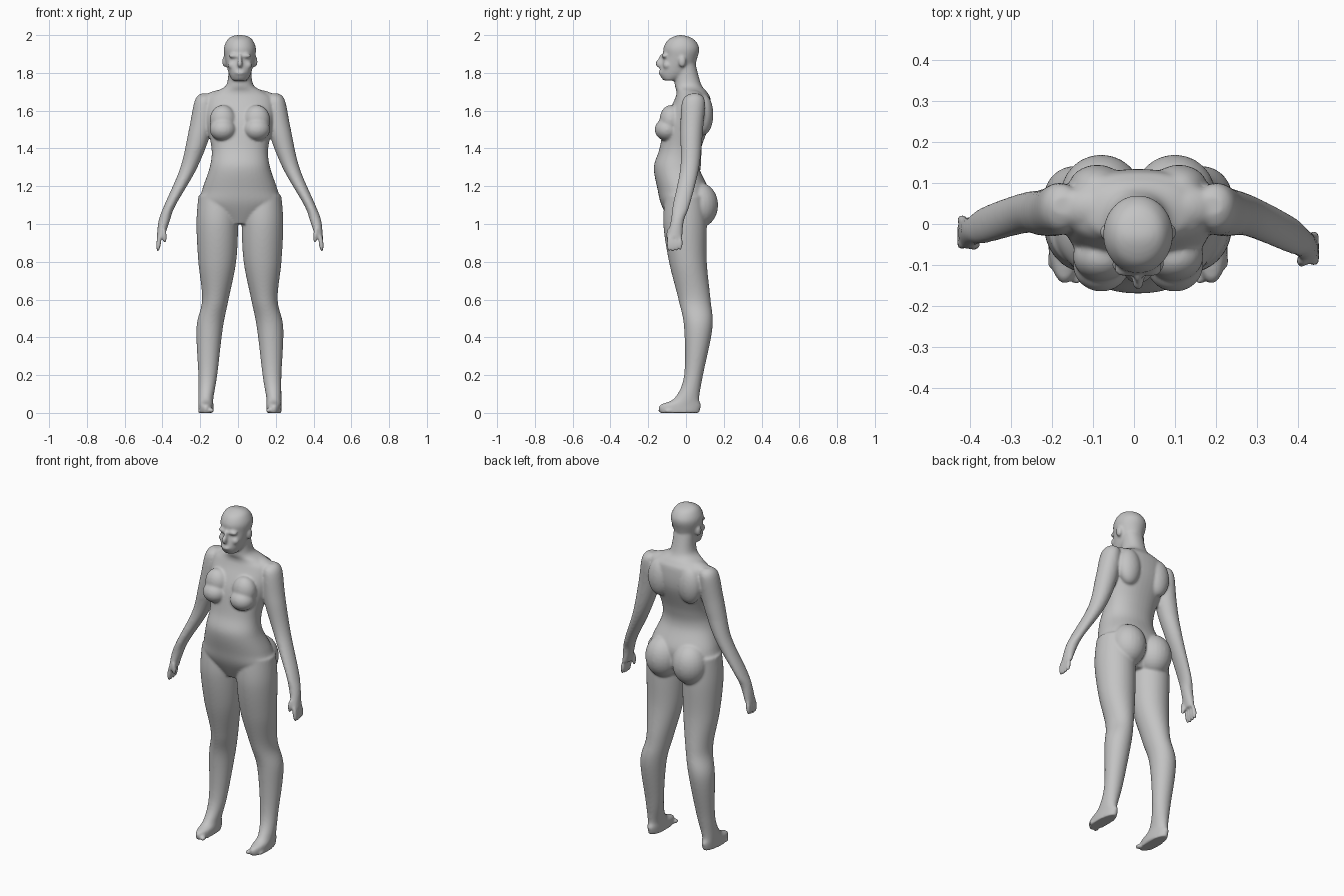
import bpy, bmesh, math
from mathutils import Matrix

cube = bpy.data.objects.get("Cube")
if cube:
    bpy.data.objects.remove(cube)

MIDLINE = 0.01
SIDES = 40
STEPS = 8
skin = bmesh.new()


def spline(before, start, end, after, t):
    """Smooth blend from start to end, guided by the neighbouring values."""
    leave, arrive = (end - before) / 2, (after - start) / 2
    ease = t * t * (3 - 2 * t)
    return (start + (end - start) * ease
            + leave * t * (1 - t) ** 2 - arrive * t * t * (1 - t))


def ring(z, front, back, half, x=0, side=1, swing=0, power=2):
    """One rounded cross-section of a body part."""
    middle, depth = (front + back) / 2, (back - front) / 2
    verts = []
    for k in range(SIDES):
        angle = math.tau * k / SIDES
        across, along = [math.copysign(abs(v) ** (2 / power), v)
                         for v in (math.cos(angle), math.sin(angle))]
        verts.append(skin.verts.new((MIDLINE + side * (x + half * across),
                                     middle + depth * along + swing, z)))
    return verts


def loft(sections, side=1, swing=0, power=2):
    """Closed skin through (height, front, back, half width, centre x)."""
    padded = [sections[0], *sections, sections[-1]]
    rows = []
    for group in zip(padded, padded[1:], padded[2:], padded[3:]):
        for step in range(STEPS):
            rows.append([spline(*values, step / STEPS) for values in zip(*group)])
    rows.append(sections[-1])
    rings = [ring(*row, side=side, power=power, swing=swing * max(0, 1.4 - row[0]))
             for row in rows]
    for lower, upper in zip(rings, rings[1:]):
        for k in range(SIDES):
            skin.faces.new((lower[k - 1], lower[k], upper[k], upper[k - 1]))
    skin.faces.new(rings[0])
    skin.faces.new(rings[-1])


def blob(place, radii, side=1, tilt=0):
    """Ellipsoid, optionally tilted sideways."""
    x, y, z = place
    matrix = (Matrix.Translation((MIDLINE + side * x, y, z))
              @ Matrix.Rotation(side * tilt, 4, 'Y')
              @ Matrix.Diagonal((*radii, 1)))
    bmesh.ops.create_uvsphere(skin, u_segments=24, v_segments=16, radius=1, matrix=matrix)


def add_torso():
    loft([(1, -.08, .06, .08), (1.1, -.13, .11, .21), (1.18, -.15, .12, .2),
          (1.3, -.17, .07, .16), (1.4, -.14, .08, .15), (1.55, -.11, .13, .18),
          (1.66, -.06, .13, .18), (1.7, -.05, .11, .13), (1.74, -.06, .08, .07),
          (1.85, -.06, .05, .06)], power=2.2)


def add_head():
    loft([(1.76, -.12, -.05, .04), (1.8, -.14, .03, .06), (1.88, -.12, .06, .08),
          (1.93, -.12, .07, .085), (1.97, -.1, .05, .07), (1.99, -.07, .02, .05),
          (2, -.04, -.02, .02)])
    nose, lips = (0, -.14, 1.85), (0, -.13, 1.8)
    blob(nose, (.014, .022, .024))
    blob((0, -.13, 1.87), (.01, .016, .03))
    blob(lips, (.03, .016, .012))


def add_face_side(side):
    brow, cheek, ear = (.03, -.11, 1.89), (.04, -.1, 1.84), (.08, -.02, 1.86)
    blob(brow, (.03, .02, .013), side)
    blob(cheek, (.024, .022, .022), side)
    blob(ear, (.014, .02, .03), side)


def add_trunk_side(side):
    bust, upper_chest = (.09, -.1, 1.5), (.09, -.08, 1.55)
    shoulder_blade, shoulder_top = (.1, .09, 1.58), (.13, .04, 1.67)
    seat = (.09, .07, 1.1)
    blob(bust, (.07, .066, .06), side)
    blob(upper_chest, (.07, .06, .08), side)
    blob(shoulder_blade, (.07, .055, .11), side)
    blob(shoulder_top, (.08, .05, .035), side, .3)
    blob(seat, (.1, .1, .12), side)


def add_leg(side):
    loft([(0, -.14, .07, .04, .18), (.04, -.14, .08, .04, .18),
          (.08, -.06, .07, .04, .18), (.2, -.01, .09, .05, .17),
          (.45, -.01, .14, .07, .16), (.6, -.04, .13, .07, .13),
          (.8, -.09, .11, .1, .12), (1, -.12, .11, .11, .12),
          (1.15, -.11, .1, .1, .12)], side)
    # Toes, shrinking outwards
    for k in range(5):
        size = .013 - .001 * k
        blob((.15 + .016 * k, -.13 + .01 * k, size), (size, .02, size), side)


def add_arm(side, swing):
    loft([(1.69, .02, .07, .03, .18), (1.65, -.02, .1, .05, .19),
          (1.5, -.03, .09, .06, .21), (1.3, -.03, .07, .045, .27),
          (1.1, -.07, .02, .03, .37), (1.02, -.08, -.01, .03, .4),
          (.93, -.1, -.02, .02, .42)], side, swing)
    # Fingers in a row, then the thumb
    shift = swing / 2
    for k in range(4):
        length = .05 - .004 * abs(k - 1)
        blob((.43, -.09 + .02 * k + shift, .9), (.013, .012, length), side, -.1)
    blob((.4, -.09 + shift, .94), (.013, .015, .04), side, .1)


add_torso()
add_head()
for side, swing in ((1, 0), (-1, .08)):
    add_face_side(side)
    add_trunk_side(side)
    add_leg(side)
    add_arm(side, swing)

bmesh.ops.recalc_face_normals(skin, faces=skin.faces)
mesh = bpy.data.meshes.new("body")
skin.to_mesh(mesh)
skin.free()
body = bpy.data.objects.new("body", mesh)
bpy.context.scene.collection.objects.link(body)

# Plain grey finish
colour = (.55, .55, .55, 1)
grey = bpy.data.materials.new("plain grey")
grey.use_nodes = True
grey.diffuse_color = colour
grey.node_tree.nodes["Principled BSDF"].inputs["Base Color"].default_value = colour
body.data.materials.append(grey)

# Fuse the parts into one smooth skin
remesh = body.modifiers.new("fuse", 'REMESH')
remesh.mode = 'VOXEL'
remesh.voxel_size = .0065
remesh.use_smooth_shade = True
soften = body.modifiers.new("soften", 'SMOOTH')
soften.factor = .5
soften.iterations = 9
